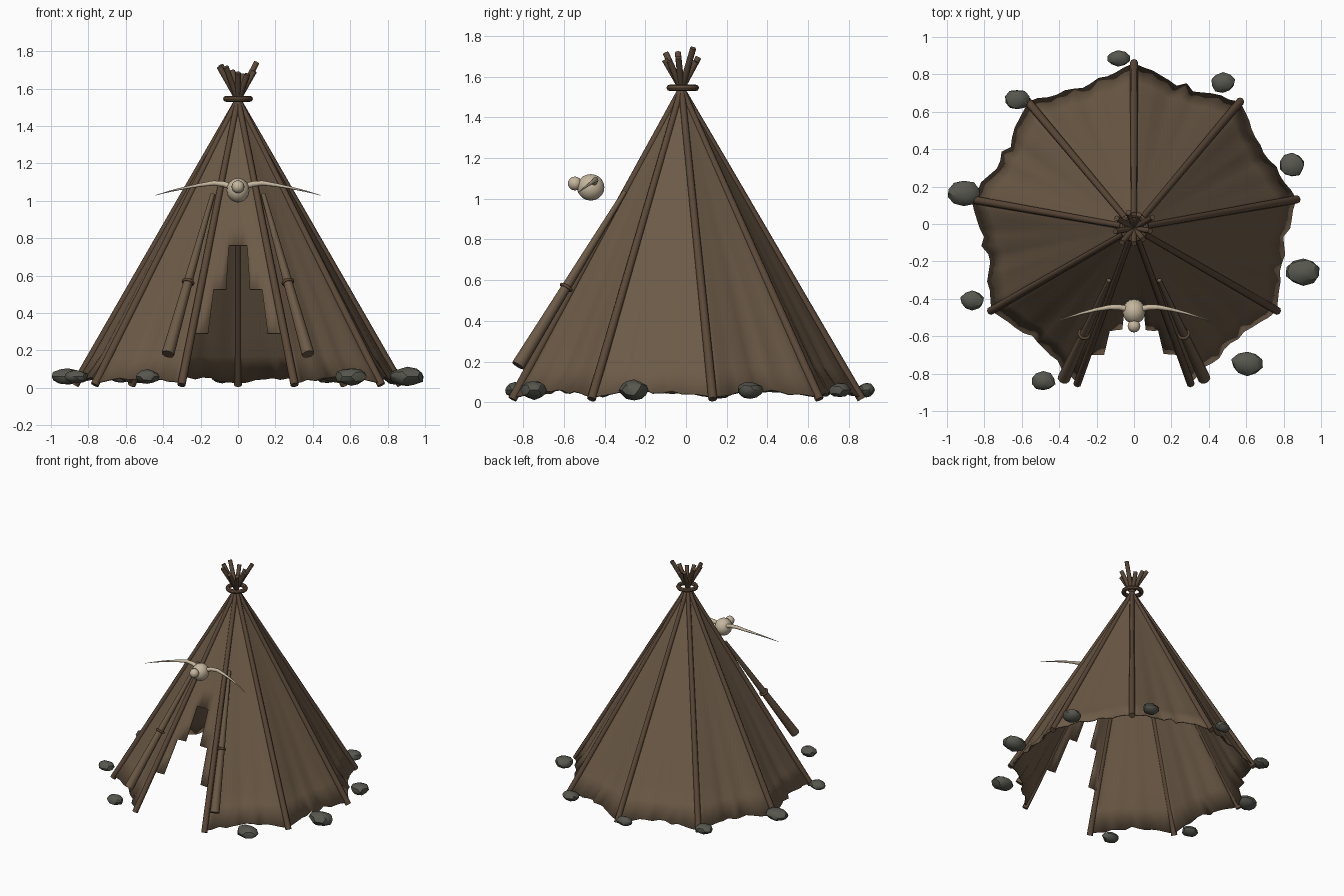
import bpy, bmesh, math, random
from mathutils import Vector

if "Cube" in bpy.data.objects:
    bpy.data.objects.remove(bpy.data.objects["Cube"])

random.seed(4)
CY, APEX, R = -0.022, 1.54, 0.885   # tent axis, crossing height, base radius


def mat(name, c):
    m = bpy.data.materials.new(name)
    m.diffuse_color = (*c, 1)
    m.use_nodes = True
    m.node_tree.nodes["Principled BSDF"].inputs["Base Color"].default_value = m.diffuse_color
    return m


HIDE = mat("hide brown", (0.150, 0.102, 0.062))
WOOD = mat("pole brown", (0.105, 0.066, 0.040))
ROPE = mat("binding brown", (0.115, 0.068, 0.038))
STONE = mat("stone grey", (0.095, 0.095, 0.078))
BONE = mat("bone", (0.56, 0.47, 0.34))


def finish(name, bm, m, angle=None):
    bmesh.ops.recalc_face_normals(bm, faces=bm.faces[:])
    me = bpy.data.meshes.new(name)
    bm.to_mesh(me)
    bm.free()
    me.materials.append(m)
    ob = bpy.data.objects.new(name, me)
    bpy.context.collection.objects.link(ob)
    if angle:
        bpy.context.view_layer.objects.active = ob
        ob.select_set(True)
        bpy.ops.object.shade_smooth_by_angle(angle=math.radians(angle))
        ob.select_set(False)
    return ob


def tube(name, pts, radii, m, sides=8, angle=50):
    """Tapered tube through a list of points."""
    bm = bmesh.new()
    pts = [Vector(p) for p in pts]
    rings = []
    for i, p in enumerate(pts):
        d = (pts[min(i + 1, len(pts) - 1)] - pts[max(i - 1, 0)]).normalized()
        up = Vector((0, 1, 0)) if abs(d.y) < 0.9 else Vector((1, 0, 0))
        a = d.cross(up).normalized()
        b = d.cross(a)
        rings.append([bm.verts.new(p + radii[i] * (a * math.cos(t) + b * math.sin(t)))
                      for t in (2 * math.pi * k / sides for k in range(sides))])
    for r0, r1 in zip(rings, rings[1:]):
        for k in range(sides):
            bm.faces.new((r0[k], r0[(k + 1) % sides], r1[(k + 1) % sides], r1[k]))
    bm.faces.new(rings[0])
    bm.faces.new(rings[-1])
    return finish(name, bm, m, angle)


def ring(name, loc, major, minor, m, axis=(0, 0, 1)):
    bpy.ops.mesh.primitive_torus_add(location=loc, major_radius=major, minor_radius=minor,
                                     major_segments=20, minor_segments=8)
    ob = bpy.context.object
    ob.name = name
    ob.rotation_euler = Vector(axis).to_track_quat('Z', 'Y').to_euler()
    ob.data.materials.append(m)
    bpy.ops.object.shade_smooth()


def ball(name, loc, scale, m):
    bm = bmesh.new()
    bmesh.ops.create_uvsphere(bm, u_segments=16, v_segments=10, radius=1)
    for v in bm.verts:
        v.co = Vector(loc) + Vector(v.co[i] * scale[i] for i in range(3))
    finish(name, bm, m, 60)


# Nine straight poles crossing at the top
for i in range(9):
    a = math.radians(90 + 40 * i)
    d = Vector((math.cos(a), math.sin(a), 0))
    c = Vector((0, CY, 0))
    top = random.uniform(1.67, 1.73)
    if i == 3:
        top = 1.74
    foot = c + d * R + Vector((0, 0, 0.015))
    tip = c - d * R * (top - APEX) / APEX + Vector((0, 0, top))
    tube(f"pole_{i + 1}", [foot, tip], [0.022, 0.015], WOOD)

# Hide cover: sagging cone with a stepped doorway at the front
SUB = 12
N = 9 * SUB
heights = [0.055 + 0.1175 * k for k in range(13)] + [1.525]
bm = bmesh.new()
grid = []
for k, z in enumerate(heights):
    low = 1 - z / APEX
    row = []
    for j in range(N):
        f = (j % SUB) / SUB
        sag = math.sin(math.pi * f)
        a = math.radians(90 + 360 * j / N)
        r = R * low * (1.0 - 0.085 * sag * (0.7 + 0.3 * low))
        r += 0.012 * math.sin(a * 31 + 1.3) * sag * low ** 3
        zz = z
        if k == 0:      # wavy hem
            zz = 0.025 + 0.03 * sag + random.uniform(-0.012, 0.012) * sag
            r += 0.025 * (1 - 0.3 * sag) + random.uniform(-0.012, 0.012) * sag
        row.append(bm.verts.new((r * math.cos(a), CY + r * math.sin(a), zz)))
    grid.append(row)
for k in range(len(heights) - 1):
    for j in range(N):
        off = abs((j + 0.5) * 360 / N - 180)      # degrees from the front
        if (off < 6.7 and k < 6) or (off < 13.4 and k < 4) or (off < 20 and k < 2):
            continue
        n = (j + 1) % N
        bm.faces.new((grid[k][j], grid[k][n], grid[k + 1][n], grid[k + 1][j]))
loose = [v for v in bm.verts if not v.link_faces]
bmesh.ops.delete(bm, geom=loose, context='VERTS')
cover = finish("hide_cover", bm, HIDE, 60)
sol = cover.modifiers.new("thickness", 'SOLIDIFY')
sol.thickness = 0.008
sol.offset = 0

# Rolled door flaps and their ties
for s, side in ((-1, "left"), (1, "right")):
    top, low = Vector((s * 0.135, -0.30, 1.035)), Vector((s * 0.375, -0.825, 0.18))
    tube(f"{side}_door_roll", [top, low], [0.012, 0.034], HIDE, 10)
    ring(f"{side}_roll_tie", top.lerp(low, 0.55), 0.027, 0.008, ROPE, low - top)

# Binding round the crossing
ring("top_binding", (0, CY + 0.006, 1.545), 0.064, 0.016, ROPE)

# Horned skull over the door
ball("skull", (0, -0.468, 1.056), (0.061, 0.067, 0.065), BONE)
ball("snout", (0, -0.546, 1.075), (0.034, 0.034, 0.034), BONE)
for s, side in ((-1, "left"), (1, "right")):
    tube(f"{side}_horn",
         [(s * x, y, z) for x, y, z in ((0.03, -0.455, 1.075), (0.08, -0.445, 1.090),
                                        (0.13, -0.445, 1.095), (0.20, -0.457, 1.085),
                                        (0.28, -0.477, 1.070), (0.36, -0.502, 1.052),
                                        (0.44, -0.53, 1.030))],
         [0.017, 0.015, 0.013, 0.010, 0.007, 0.004, 0.001], BONE)

# Hem stones: x, y, half length, half width, half height
stones = [(-0.91, 0.165, 0.09, 0.068, 0.045), (-0.625, 0.665, 0.066, 0.055, 0.035),
          (-0.085, 0.885, 0.063, 0.042, 0.036), (0.475, 0.755, 0.066, 0.055, 0.036),
          (0.845, 0.315, 0.068, 0.064, 0.042), (0.905, -0.255, 0.095, 0.073, 0.05),
          (0.605, -0.745, 0.084, 0.066, 0.047), (-0.485, -0.84, 0.066, 0.052, 0.038),
          (-0.865, -0.41, 0.064, 0.052, 0.036)]
for i, (x, y, l, w, h) in enumerate(stones):
    bm = bmesh.new()
    bmesh.ops.create_icosphere(bm, subdivisions=2, radius=1)
    for v in bm.verts:
        k = random.uniform(0.9, 1.06)
        v.co = Vector((x + v.co.x * l * k, y + v.co.y * w * k, 0.06 + v.co.z * h * k))
    finish(f"hem_stone_{i + 1}", bm, STONE, 30)
